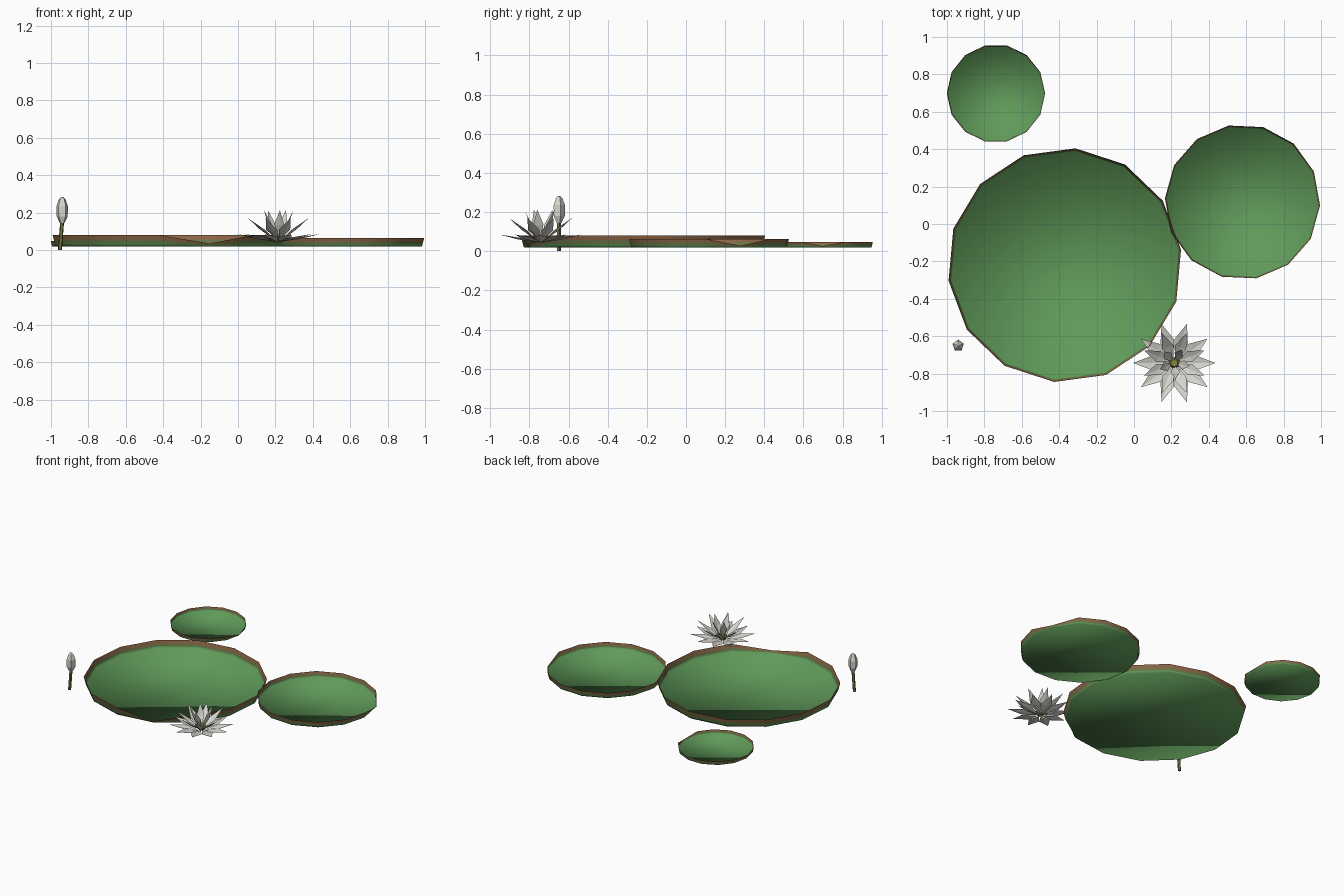
import bpy, bmesh, math
from mathutils import Vector

if "Cube" in bpy.data.objects:
    bpy.data.objects.remove(bpy.data.objects["Cube"])


def material(name, rgb):
    m = bpy.data.materials.new(name)
    m.diffuse_color = (*rgb, 1)
    m.use_nodes = True
    m.node_tree.nodes["Principled BSDF"].inputs["Base Color"].default_value = m.diffuse_color
    return m


GREEN = material("leaf green", (0.115, 0.32, 0.10))
OLIVE = material("rim olive", (0.15, 0.18, 0.065))
BROWN = material("rim brown", (0.27, 0.13, 0.06))
WHITE = material("petal white", (0.68, 0.67, 0.62))
YELLOW = material("flower centre", (0.24, 0.24, 0.06))
STEM = material("stem olive", (0.17, 0.17, 0.06))


def finish(bm, name, mats, smooth=False):
    me = bpy.data.meshes.new(name)
    for f in bm.faces:
        f.smooth = smooth
    bm.to_mesh(me)
    bm.free()
    for m in mats:
        me.materials.append(m)
    ob = bpy.data.objects.new(name, me)
    bpy.context.collection.objects.link(ob)
    return ob


# Lily pads: thin 14-sided trays, with one rim corner dipped to form a notch
def pad(name, cx, cy, radius, top, notch_deg, notch_z, n=14, floor=0.02):
    bm = bmesh.new()
    rings = []
    for t in (0, 0.3, 0.6, 1):
        r = radius * (0.975 + 0.025 * t)
        ring = []
        for i in range(n):
            a = math.radians(notch_deg) + 2 * math.pi * i / n
            z = floor + ((notch_z if i == 0 else top) - floor) * t
            ring.append(bm.verts.new((cx + r * math.cos(a), cy + r * math.sin(a), z)))
        rings.append(ring)
    bm.faces.new(rings[0])
    for k in range(3):
        lo, hi = rings[k], rings[k + 1]
        for i in range(n):
            j = (i + 1) % n
            f = bm.faces.new((lo[j], lo[i], hi[i], hi[j]))
            f.material_index = k
    finish(bm, name, [GREEN, OLIVE, BROWN], smooth=True)


pad("large_pad", -0.37, -0.22, 0.627, 0.08, -69.5, 0.035)
pad("medium_pad", 0.58, 0.118, 0.415, 0.063, 23.1, 0.028)
pad("small_pad", -0.738, 0.698, 0.263, 0.048, 0, 0.026)

# Flower: three rings of pointed, creased petals
FX, FY = 0.215, -0.743


def petals(name, count, start, base, mid, tip, half_width):
    bm = bmesh.new()
    for i in range(count):
        a = math.radians(start) + 2 * math.pi * i / count
        out = Vector((math.cos(a), math.sin(a), 0))
        side = Vector((-math.sin(a), math.cos(a), 0))

        def at(rz, s=0, lift=0):
            return bm.verts.new(Vector((FX, FY, rz[1] + lift)) + out * rz[0] + side * s)

        b, t, m = at(base), at(tip), at(mid)
        l, r = at(mid, half_width, 0.008), at(mid, -half_width, 0.008)
        for tri in ((b, m, l), (m, t, l), (b, r, m), (r, t, m)):
            bm.faces.new(tri)
    finish(bm, name, [WHITE])


petals("outer_petals", 10, 0, (0.015, 0.045), (0.12, 0.06), (0.22, 0.085), 0.038)
petals("middle_petals", 8, 22.5, (0.012, 0.05), (0.09, 0.10), (0.175, 0.17), 0.032)
petals("inner_petals", 5, 60, (0.01, 0.055), (0.05, 0.13), (0.083, 0.213), 0.026)


# Lathed parts: stacked rings of (x, y, z, radius), capped at both ends
def lathe(name, rows, sides, mat, turn=90):
    bm = bmesh.new()
    rings = []
    for x, y, z, r in rows:
        angles = [math.radians(turn) + 2 * math.pi * i / sides for i in range(sides)]
        rings.append([bm.verts.new((x + r * math.cos(a), y + r * math.sin(a), z))
                      for a in angles])
    bm.faces.new(rings[0][::-1])
    bm.faces.new(rings[-1])
    for lo, hi in zip(rings, rings[1:]):
        for i in range(sides):
            j = (i + 1) % sides
            bm.faces.new((lo[i], lo[j], hi[j], hi[i]))
    finish(bm, name, [mat])


lathe("flower_centre", [(FX, FY, 0.045, 0.02), (FX, FY, 0.07, 0.032),
                        (FX, FY, 0.09, 0.02)], 6, YELLOW)
BX, BY = -0.94, -0.65
lathe("bud_stem", [(-0.952, BY, 0.0, 0.011), (BX, BY, 0.155, 0.011)], 5, STEM)
lathe("bud", [(BX, BY, 0.145, 0.014), (BX, BY, 0.18, 0.031), (BX, BY, 0.235, 0.032),
              (BX, BY, 0.272, 0.018), (BX, BY, 0.283, 0.005)], 5, WHITE)
